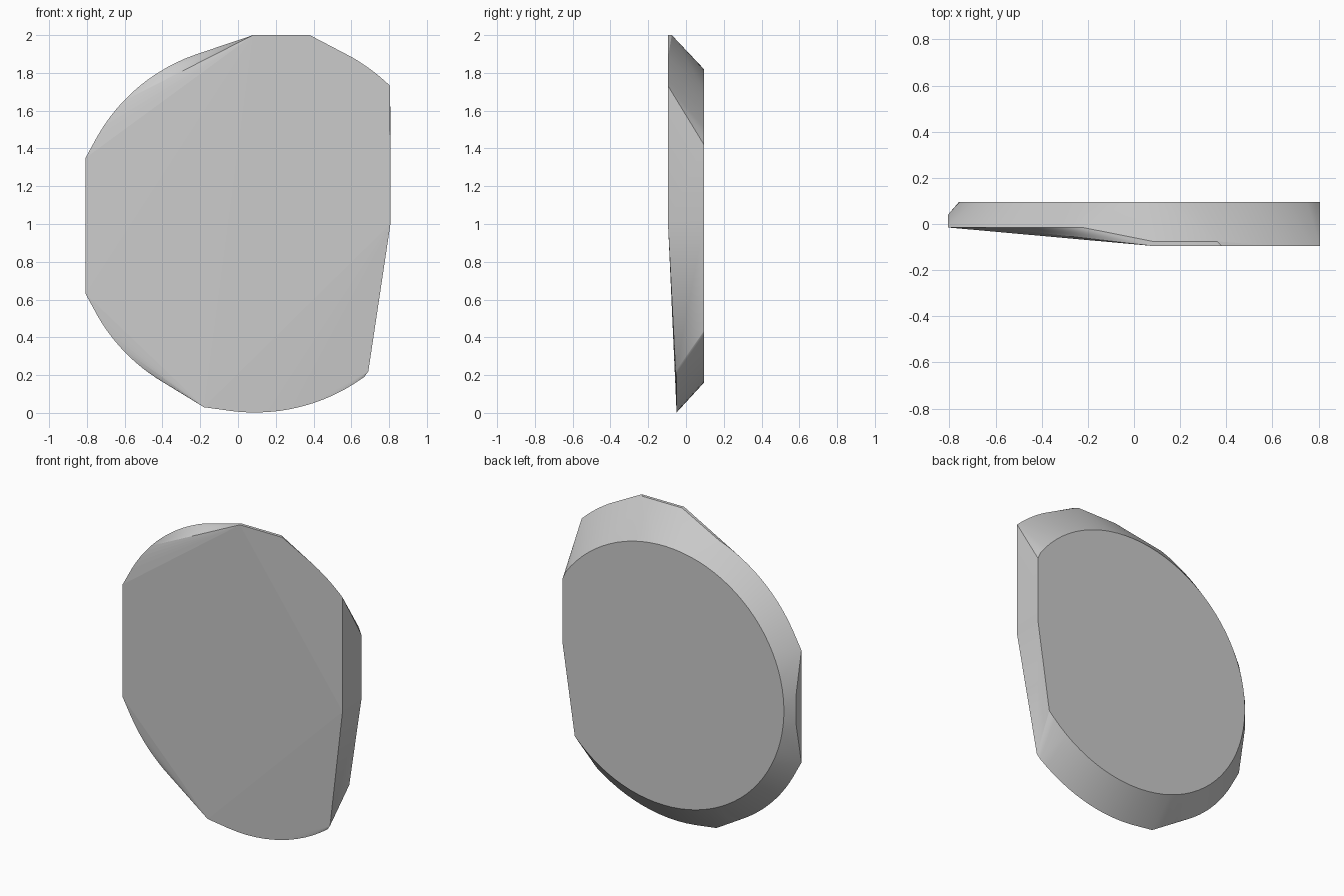
import bpy, bmesh, math

default = bpy.data.objects.get("Cube")
if default:
    bpy.data.objects.remove(default, do_unlink=True)

CENTRE_X, CENTRE_Z = 0.09, 0.99
SIDE = 0.807


def arc(start, end, steps, y, rx, rz):
    """Points along an elliptical arc on one depth level, trimmed to the sides."""
    points = []
    for i in range(steps + 1):
        a = math.radians(start + (end - start) * i / steps)
        x = CENTRE_X + rx * math.cos(a)
        z = CENTRE_Z + rz * math.sin(a)
        points.append((max(-SIDE, min(SIDE, x)), y, max(0, min(2, z))))
    return points


# Back rim: a round outline cut by the upright and slanted right-hand edges
points = arc(31, 318, 72, 0.095, 0.85, 0.83)
points += [(SIDE, 0.095, 1.42), (SIDE, 0.095, 1.0), (0.72, 0.095, 0.43)]

# Flat trimmed left edge
points += [(-SIDE, 0.04, 0.9), (-SIDE, 0.04, 1.08)]
points += [(-SIDE, -0.015, 0.63), (-SIDE, -0.015, 1.35)]

# Rounded left shoulders, set behind the front face
points += arc(157, 109, 14, -0.015, 0.96, 0.96)
points += arc(203, 247, 14, -0.015, 0.96, 0.96)

# Front outline: flat top, upper curve, slanted side and lower curve
points += [(0.08, -0.095, 2), (0.38, -0.095, 2), (0.08, -0.075, 2), (0.36, -0.075, 2)]
points += arc(60, 46, 6, -0.095, 1.03, 1.03)
points += [(SIDE, -0.095, 1.73), (SIDE, -0.095, 1.0), (0.69, -0.055, 0.22)]
points += arc(-54, -104, 14, -0.05, 0.985, 0.988)
points += [(-0.18, -0.05, 0.03)]

# Wrap the outlines in one solid plate
bm = bmesh.new()
for p in points:
    bm.verts.new(p)
bmesh.ops.remove_doubles(bm, verts=bm.verts[:], dist=0.002)
bmesh.ops.convex_hull(bm, input=bm.verts[:])
loose = [v for v in bm.verts if not v.link_faces]
bmesh.ops.delete(bm, geom=loose, context='VERTS')
bmesh.ops.dissolve_limit(bm, angle_limit=math.radians(0.4),
                         verts=bm.verts[:], edges=bm.edges[:])
bmesh.ops.recalc_face_normals(bm, faces=bm.faces[:])
mesh = bpy.data.meshes.new("bevelled_plate")
bm.to_mesh(mesh)
bm.free()
plate = bpy.data.objects.new("bevelled_plate", mesh)
bpy.context.collection.objects.link(plate)

# Plain grey finish
grey = bpy.data.materials.new("plain_grey")
grey.use_nodes = True
colour = (0.6, 0.6, 0.6, 1)
grey.diffuse_color = colour
grey.node_tree.nodes["Principled BSDF"].inputs["Base Color"].default_value = colour
mesh.materials.append(grey)

# Smooth bevel with crisp rims; front and back stay flat
bpy.ops.object.select_all(action='DESELECT')
plate.select_set(True)
bpy.context.view_layer.objects.active = plate
bpy.ops.object.shade_smooth_by_angle(angle=math.radians(20))
for face in mesh.polygons:
    if abs(face.normal.y) > 0.95:
        face.use_smooth = False
